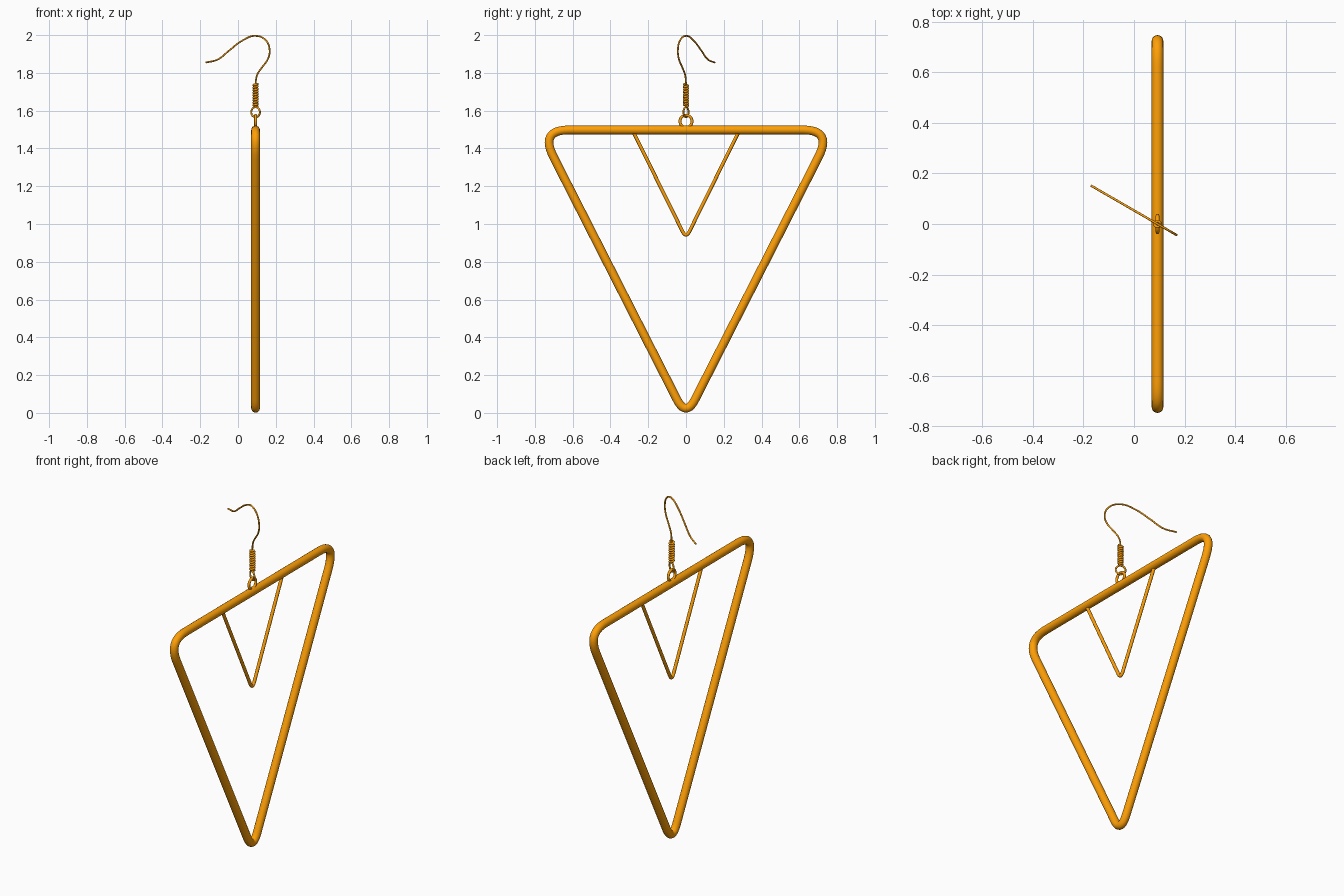
import bpy
from math import sin, cos, pi, radians
from mathutils import Vector

if "Cube" in bpy.data.objects:
    bpy.data.objects.remove(bpy.data.objects["Cube"])

CX = 0.093                                   # plane of the triangle
U = Vector((cos(radians(-30)), sin(radians(-30)), 0))   # swing of the ear wire

gold = bpy.data.materials.new("gold")
gold.diffuse_color = (1.0, 0.35, 0.002, 1)
gold.use_nodes = True
gold.node_tree.nodes["Principled BSDF"].inputs["Base Color"].default_value = gold.diffuse_color


def in_frame(y, z):
    return Vector((CX, y, z))


def in_hook(u, z):
    return Vector((CX, 0, z)) + U * u


def wire(name, points, radius, closed=False, smooth=False, sides=4):
    """Round wire swept along points, converted to a smooth mesh."""
    cu = bpy.data.curves.new(name, 'CURVE')
    cu.dimensions = '3D'
    cu.bevel_depth = radius
    cu.bevel_resolution = sides
    cu.use_fill_caps = True
    cu.resolution_u = 8
    sp = cu.splines.new('BEZIER' if smooth else 'POLY')
    pts = sp.bezier_points if smooth else sp.points
    pts.add(len(points) - 1)
    for p, co in zip(pts, points):
        if smooth:
            p.co = co
            p.handle_left_type = p.handle_right_type = 'AUTO'
        else:
            p.co = (*co, 1)
    sp.use_cyclic_u = closed
    ob = bpy.data.objects.new(name, cu)
    bpy.context.collection.objects.link(ob)
    bpy.ops.object.select_all(action='DESELECT')
    ob.select_set(True)
    bpy.context.view_layer.objects.active = ob
    bpy.ops.object.convert(target='MESH')
    ob = bpy.context.view_layer.objects.active
    ob.data.materials.clear()
    ob.data.materials.append(gold)
    bpy.ops.object.shade_smooth_by_angle(angle=radians(50))
    return ob


def rounded(a, v, b, n=12):
    """Corner v softened between a and b."""
    a, v, b = in_frame(*a), in_frame(*v), in_frame(*b)
    return [a * (1 - t) ** 2 + v * 2 * t * (1 - t) + b * t * t
            for t in (i / n for i in range(n + 1))]


def ring(name, place, z, major, minor):
    pts = [place(major * cos(a), z + major * sin(a))
           for a in (2 * pi * i / 40 for i in range(40))]
    return wire(name, pts, minor, closed=True)


# Large triangle hoop
wire("outer_triangle",
     rounded((0.62, 1.498), (0.776, 1.498), (0.70, 1.352))
     + rounded((0.052, 0.079), (0, -0.03), (-0.052, 0.079))
     + rounded((-0.70, 1.352), (-0.776, 1.498), (-0.62, 1.498)),
     0.023, closed=True, sides=6)

# Thin V hanging inside the hoop
wire("inner_v",
     [in_frame(-0.281, 1.492)]
     + rounded((-0.02, 0.964), (0, 0.922), (0.02, 0.964))
     + [in_frame(0.281, 1.492)], 0.0095)

# Linked rings
ring("hoop_ring", in_frame, 1.544, 0.032, 0.0075)
ring("hook_ring", in_hook, 1.592, 0.0265, 0.005)

# Wrapped coil above the rings
TURNS, STEPS = 9, 16
wire("coil",
     [Vector((CX + 0.011 * cos(2 * pi * i / STEPS), 0.011 * sin(2 * pi * i / STEPS),
              1.622 + 0.12 * i / (TURNS * STEPS))) for i in range(TURNS * STEPS + 1)],
     0.006, sides=2)

# Ear wire: straight core through the coil, then the hook
profile = [(0, 1.615), (0, 1.68), (0.001, 1.75), (0.010, 1.79), (0.042, 1.832),
           (0.075, 1.873), (0.086, 1.92), (0.065, 1.97), (0.0, 1.996),
           (-0.081, 1.971), (-0.162, 1.918), (-0.231, 1.871), (-0.304, 1.855)]
wire("ear_wire", [in_hook(*p) for p in profile], 0.0045, smooth=True)
